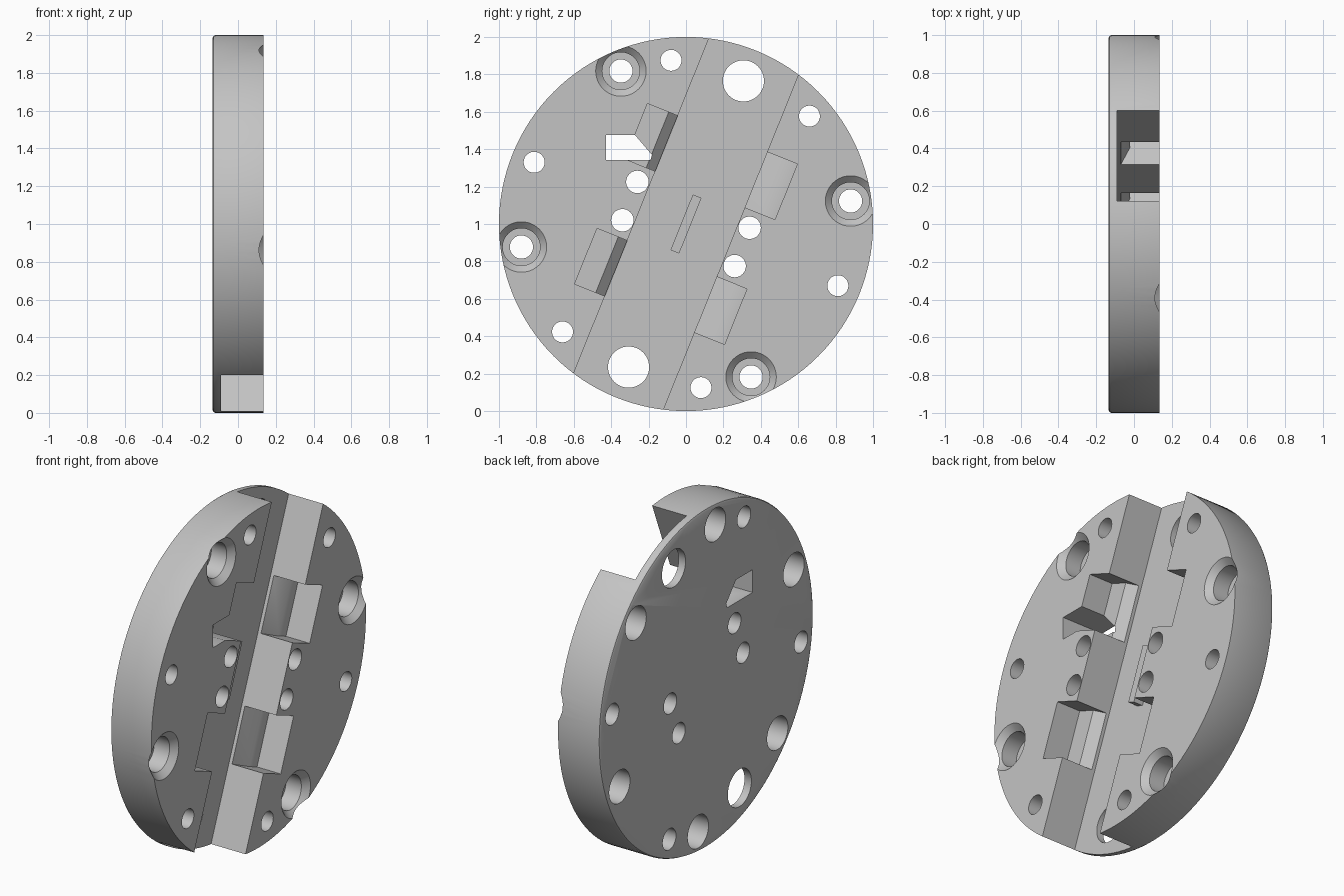
import bpy, bmesh, math
from mathutils import Vector

if "Cube" in bpy.data.objects:
    bpy.data.objects.remove(bpy.data.objects["Cube"], do_unlink=True)

grey = bpy.data.materials.new("machined_grey")
grey.use_nodes = True
grey.diffuse_color = (0.55, 0.55, 0.55, 1)
grey.node_tree.nodes["Principled BSDF"].inputs["Base Color"].default_value = (0.55, 0.55, 0.55, 1)

HALF = 0.135          # half thickness of the disc
FLOOR = -0.09         # channel floor
TILT = math.radians(22)
ACROSS = Vector((0, math.cos(TILT), -math.sin(TILT)))   # across the channel
ALONG = Vector((0, math.sin(TILT), math.cos(TILT)))     # along the channel
CENTRE = Vector((0, 0, 1))


def make_object(name, bm):
    bmesh.ops.recalc_face_normals(bm, faces=bm.faces)
    mesh = bpy.data.meshes.new(name)
    bm.to_mesh(mesh)
    bm.free()
    mesh.materials.append(grey)
    obj = bpy.data.objects.new(name, mesh)
    bpy.context.collection.objects.link(obj)
    return obj


def turned(name, profile, y=0, z=1, sides=48):
    """Solid turned about an x-directed axis from (x, radius) pairs."""
    bm = bmesh.new()
    rings = []
    for x, r in profile:
        angles = [2 * math.pi * i / sides for i in range(sides)]
        rings.append([bm.verts.new((x, y + r * math.cos(a), z + r * math.sin(a))) for a in angles])
    for a, b in zip(rings, rings[1:]):
        for i in range(sides):
            j = (i + 1) % sides
            bm.faces.new((a[i], a[j], b[j], b[i]))
    bm.faces.new(rings[0])
    bm.faces.new(rings[-1])
    return make_object(name, bm)


def prism(name, points, sweep):
    bm = bmesh.new()
    face = bm.faces.new([bm.verts.new(p) for p in points])
    out = bmesh.ops.extrude_face_region(bm, geom=[face])
    moved = [v for v in out["geom"] if isinstance(v, bmesh.types.BMVert)]
    bmesh.ops.translate(bm, verts=moved, vec=sweep)
    return make_object(name, bm)


def channel_prism(name, section, v0, v1):
    """Prism along the channel from (across, x) section points."""
    points = [CENTRE + ACROSS * u + ALONG * v0 + Vector((x, 0, 0)) for u, x in section]
    return prism(name, points, ALONG * (v1 - v0))


def combine(body, tool, operation="DIFFERENCE"):
    mod = body.modifiers.new(tool.name, "BOOLEAN")
    mod.operation = operation
    mod.solver = "EXACT"
    mod.object = tool
    bpy.context.view_layer.objects.active = body
    bpy.ops.object.modifier_apply(modifier=mod.name)
    bpy.data.objects.remove(tool, do_unlink=True)


# Disc with a softened back rim
disc = turned("slotted_disc", [(-HALF, 0.985), (-HALF + 0.005, 0.995),
                               (-HALF + 0.015, 1), (HALF, 1)], sides=128)

# Wide channel across the front face
combine(disc, channel_prism("channel", [(-0.258, FLOOR), (0.258, FLOOR),
                                        (0.258, 0.3), (-0.258, 0.3)], -1.3, 1.3))

# Side pockets with sloped lips
for side, lip in ((-1, 0.31), (1, 0.358)):
    section = [(0.2, 0.3), (0.2, -0.07), (0.258, -0.07), (lip, -0.02), (0.432, -0.02), (0.432, 0.3)]
    section = [(side * u, x) for u, x in section]
    for v0 in (0.2, -0.52):
        combine(disc, channel_prism("pocket", section, v0, v0 + 0.32))

# Window through one pocket
window = [(-0.428, 1.476), (-0.273, 1.476), (-0.182, 1.369), (-0.19, 1.342), (-0.428, 1.342)]
combine(disc, prism("window", [(-0.3, y, z) for y, z in window], Vector((0.6, 0, 0))))

# Hole patterns, each repeated half a turn round
plain = [(-0.3, 0.06), (0.3, 0.06)]
large = [(-0.3, 0.11), (0.3, 0.11)]
back_bored = [(-0.3, 0.097), (0, 0.097), (0, 0.056), (0.3, 0.056)]
front_bored = [(-0.3, 0.062), (0, 0.062), (0, 0.1), (HALF - 0.035, 0.1),
               (HALF, 0.135), (0.3, 0.135)]
patterns = (
    (plain, ((-0.26, 0.225), (-0.34, 0.02))),
    (large, ((0.307, 0.765),)),
    (back_bored, ((-0.08, 0.875), (0.66, 0.577), (-0.812, 0.33))),
    (front_bored, ((-0.348, 0.818), (0.88, 0.123))),
)
for profile, places in patterns:
    for y, z in places:
        for s in (1, -1):
            combine(disc, turned("hole", profile, s * y, 1 + s * z))

# Small raised key on the channel floor
key = channel_prism("key", [(-0.025, FLOOR - 0.02), (0.025, FLOOR - 0.02),
                            (0.025, FLOOR + 0.06), (-0.025, FLOOR + 0.06)], -0.16, 0.16)
combine(disc, key, "UNION")

# Smooth the round walls, keep the machined edges sharp
bpy.ops.object.select_all(action="DESELECT")
disc.select_set(True)
bpy.context.view_layer.objects.active = disc
bpy.ops.object.shade_smooth_by_angle(angle=math.radians(30))
